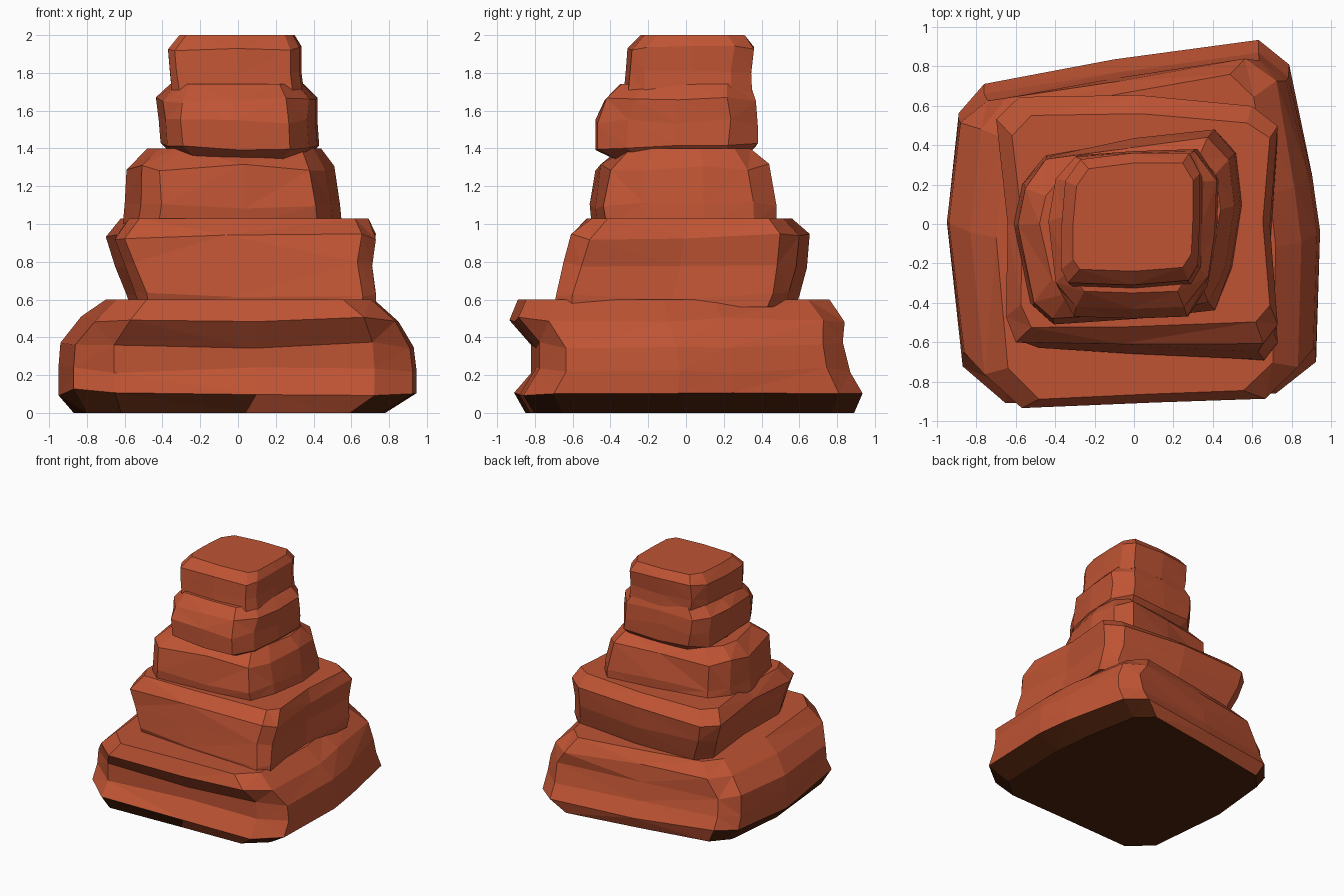
import bpy, bmesh, random

if "Cube" in bpy.data.objects:
    bpy.data.objects.remove(bpy.data.objects["Cube"])

random.seed(4)


def material(name, rgb):
    m = bpy.data.materials.new(name)
    m.diffuse_color = (*rgb, 1)
    m.use_nodes = True
    m.node_tree.nodes["Principled BSDF"].inputs["Base Color"].default_value = m.diffuse_color
    return m


RED = material("red sandstone", (0.520, 0.088, 0.034))
DARK = material("dark brown earth", (0.080, 0.016, 0.004))


def rock_layer(name, outline, rings, jitter=0.012, lean=0.0):
    """Loft one outline (counter-clockwise, from above) through rings of
    (z, x min, x max, y min, y max), with slightly uneven middle rings.
    lean pushes the front right corner back towards the top."""
    xs, ys = [p[0] for p in outline], [p[1] for p in outline]
    unit = [((x - min(xs)) / (max(xs) - min(xs)),
             (y - min(ys)) / (max(ys) - min(ys))) for x, y in outline]
    bm = bmesh.new()
    loops = []
    for i, (z, x0, x1, y0, y1) in enumerate(rings):
        j = jitter if 0 < i < len(rings) - 1 else 0
        t = i / (len(rings) - 1)
        loops.append([bm.verts.new((x0 + u * (x1 - x0) + random.uniform(-j, j) * (0.05 < u < 0.95),
                                    y0 + v * (y1 - y0) + random.uniform(-j, j) * (0.05 < v < 0.95)
                                    + lean * t * u * (1 - v),
                                    z + random.uniform(-j, j) * 1.6))
                      for u, v in unit])
    n = len(unit)
    for a, b in zip(loops, loops[1:]):
        for k in range(n):
            bm.faces.new((a[k], a[(k + 1) % n], b[(k + 1) % n], b[k]))
    bm.faces.new(loops[-1])
    bm.faces.new(loops[0][::-1])
    bmesh.ops.triangulate(bm, faces=[f for f in bm.faces if len(f.verts) == 4])
    bmesh.ops.recalc_face_normals(bm, faces=bm.faces)
    me = bpy.data.meshes.new(name)
    bm.to_mesh(me)
    bm.free()
    me.materials.append(RED)
    ob = bpy.data.objects.new(name, me)
    bpy.context.collection.objects.link(ob)
    return ob


# wide base slab
base = rock_layer("base_rock",
    [(-.66, -.93), (.1, -.9), (.73, -.88), (.93, -.72), (.95, -.05), (.91, .25),
     (.80, .81), (.64, .94), (-.1, .83), (-.75, .72), (-.89, .57), (-.95, 0), (-.87, -.75)],
    [(0, -.87, .78, -.85, .89), (.11, -.95, .945, -.91, .935), (.23, -.95, .945, -.82, .87),
     (.36, -.94, .93, -.82, .83), (.5, -.83, .85, -.935, .84), (.6, -.70, .72, -.89, .76)])

# second slab, front right corner leaning back
rock_layer("second_rock",
    [(-.62, -.61), (-.1, -.66), (.65, -.71), (.73, -.61), (.69, -.05), (.73, .5),
     (.6, .6), (0, .66), (-.62, .65), (-.73, .53), (-.67, 0), (-.68, -.47)],
    [(.56, -.57, .73, -.70, .58), (.62, -.59, .73, -.72, .60), (.78, -.65, .71, -.71, .64),
     (.93, -.70, .73, -.70, .655), (1.03, -.62, .69, -.62, .56)], lean=0.13)

# third slab
rock_layer("third_rock",
    [(-.42, -.5), (.05, -.47), (.42, -.42), (.5, -.22), (.55, .1), (.52, .36),
     (.41, .48), (0, .43), (-.45, .35), (-.57, .2), (-.61, 0), (-.53, -.4)],
    [(1.0, -.61, .55, -.50, .48), (1.1, -.60, .54, -.51, .48),
     (1.3, -.59, .51, -.48, .44), (1.4, -.48, .44, -.35, .34)])

# fourth slab, undercut at the bottom
rock_layer("fourth_rock",
    [(-.32, -.46), (0, -.47), (.3, -.46), (.42, -.3), (.46, -.05), (.47, .22),
     (.35, .37), (0, .36), (-.3, .34), (-.42, .22), (-.46, 0), (-.42, -.33)],
    [(1.34, -.32, .36, -.37, .30), (1.41, -.41, .43, -.48, .38), (1.54, -.42, .42, -.48, .38),
     (1.66, -.435, .42, -.43, .37), (1.74, -.36, .35, -.35, .34)])

# cap rock
rock_layer("cap_rock",
    [(-.31, -.23), (0, -.24), (.28, -.22), (.33, -.15), (.34, .05), (.34, .23),
     (.28, .32), (0, .32), (-.26, .29), (-.33, .2), (-.35, 0), (-.35, -.18)],
    [(1.7, -.35, .35, -.33, .35), (1.8, -.36, .335, -.32, .345),
     (1.93, -.37, .335, -.31, .36), (2.0, -.31, .30, -.24, .31)], 0.008)

# earth colour on the underside and the steep lower bevel of the base
base.data.materials.append(DARK)
for f in base.data.polygons:
    front_right = f.normal.y < -0.5 and f.center.x > -0.1
    bevel = f.center.z < 0.09 and f.normal.z < -0.45 and not front_right
    if bevel or f.normal.z < -0.95:
        f.material_index = 1
